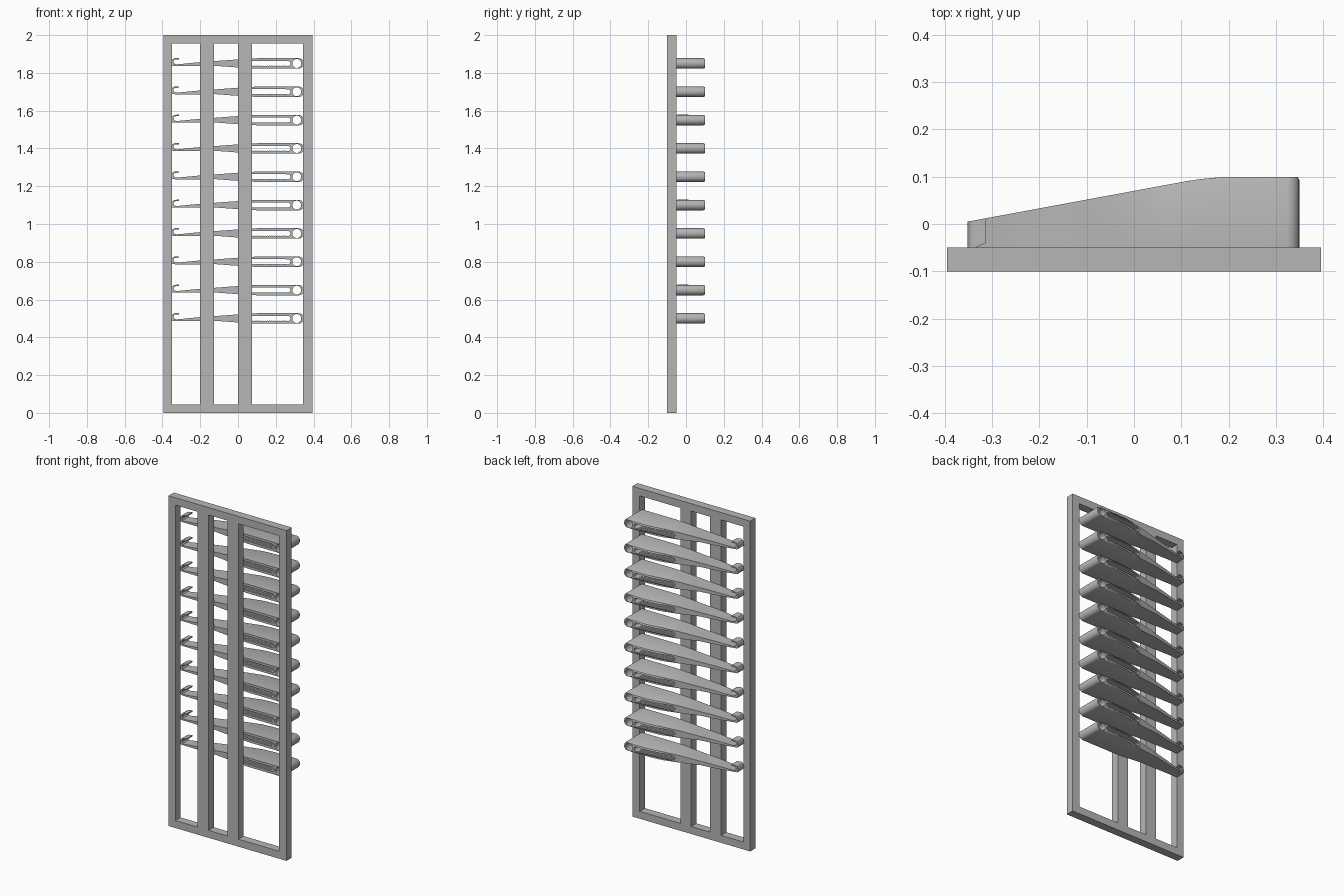
import bpy, bmesh, math

cube = bpy.data.objects.get("Cube")
if cube:
    bpy.data.objects.remove(cube, do_unlink=True)

grey = bpy.data.materials.new("plain grey")
grey.use_nodes = True
colour = (0.47, 0.47, 0.47, 1)
grey.diffuse_color = colour
grey.node_tree.nodes["Principled BSDF"].inputs["Base Color"].default_value = colour


def finish(bm, name):
    bmesh.ops.recalc_face_normals(bm, faces=bm.faces)
    mesh = bpy.data.meshes.new(name)
    bm.to_mesh(mesh)
    bm.free()
    mesh.materials.append(grey)
    obj = bpy.data.objects.new(name, mesh)
    bpy.context.collection.objects.link(obj)
    return obj


def arc(cx, cz, r, start, end, n):
    return [(cx + r * math.cos(a), cz + r * math.sin(a))
            for a in (math.radians(start + (end - start) * i / n) for i in range(n + 1))]


# Frame: a grid with its openings left out, extruded to its thickness
FRONT, SEAT = -0.10, -0.05
xs = [-0.395, -0.35, -0.2, -0.127, 0, 0.073, 0.345, 0.395]
zs = [0, 0.045, 1.955, 2]
bm = bmesh.new()
grid = [[bm.verts.new((x, FRONT, z)) for z in zs] for x in xs]
for i in range(len(xs) - 1):
    for j in range(len(zs) - 1):
        if i % 2 == 0 or j != 1:
            bm.faces.new((grid[i][j], grid[i + 1][j], grid[i + 1][j + 1], grid[i][j + 1]))
solid = bmesh.ops.extrude_face_region(bm, geom=bm.faces[:])
for v in solid["geom"]:
    if isinstance(v, bmesh.types.BMVert):
        v.co.y = SEAT
finish(bm, "frame")

# Clip outline: rounded head, tapering body and a small hook at the tip
R = 0.0275
HEAD = 0.3215
taper = [(0.28, R), (0.22, R), (0.19, R), (0.16, R), (0.13, R), (0.1, R),
         (0.06, 0.025), (0, 0.0215), (-0.127, 0.012)]
hook = [(-0.2, 0.007), (-0.325, -0.005), (-0.335, -0.002), (-0.341, 0.006),
        (-0.341, 0.013), (-0.335, 0.020), (-0.313, 0.022), (-0.313, 0.029),
        (-0.335, 0.028), (-0.345, 0.023), (-0.351, 0.013), (-0.352, 0.002),
        (-0.352, -0.008), (-0.347, -0.013), (-0.2, -0.014)]
outline = (arc(HEAD, 0, R, -90, 90, 16) + taper + hook
           + [(x, -z) for x, z in reversed(taper)])

# Slot with a finely ribbed floor, and the round eye in the head
S = 0.0135
RIBS = 40
floor = [(0.04 + 0.22 * i / RIBS, -S + 0.002 * (i % 2)) for i in range(RIBS + 1)]
slot = (floor + arc(0.264, 0, S, -75, 75, 8)
        + [(x, S) for x in (0.25, 0.22, 0.19, 0.16, 0.13, 0.1, 0.07, 0.04)]
        + arc(0.032, 0, 0.010, 110, 250, 6))
eye = arc(0.311, 0, 0.0235, 0, 345, 23)


def back_y(x):
    # straight slope that eases into a flat head
    t = min(max(x - 0.1, 0), 0.12)
    return 0.07 + 0.185 * min(x, 0.1) + 0.185 * (t - t * t / 0.24)


def softness(x):
    # width of the chamfer, growing from the middle towards the head
    return 0.007 * min(max(x / 0.2, 0), 1)


def front_y(x, z):
    # the hook's lip has a clipped front corner
    return -0.04 if z > 0.02 and x < -0.31 and x > -0.32 else SEAT


def inset(x, z):
    # move an outline point inwards by the chamfer width
    c = softness(x)
    dx, dz = x - min(x, HEAD), z
    length = math.hypot(dx, dz) or 1
    return x - c * dx / length * 0.5, z - c * dz / length * 0.5


def make_clip(number, height):
    bm = bmesh.new()
    ends = ([], [])
    for points in (outline, slot, eye):
        rings = [[bm.verts.new((x, front_y(x, z), z + height)) for x, z in points]]
        if points is outline:
            rings.append([bm.verts.new((x, back_y(x) - softness(x) - 0.0002, z + height))
                          for x, z in points])
            rim = [inset(x, z) for x, z in points]
        else:
            rim = points
        rings.append([bm.verts.new((x, back_y(x), z + height)) for x, z in rim])
        n = len(points)
        for a, b in zip(rings, rings[1:]):
            for i in range(n):
                k = (i + 1) % n
                bm.faces.new((a[i], a[k], b[k], b[i]))
        for store, ring in zip(ends, (rings[0], rings[-1])):
            store += [bm.edges.get((ring[i], ring[(i + 1) % n])) for i in range(n)]
    # cap both ends, leaving the slot and the eye open
    for edges in ends:
        bmesh.ops.triangle_fill(bm, edges=edges, use_beauty=True, normal=(0, 1, 0))
    obj = finish(bm, "clip_%d" % number)
    bpy.ops.object.select_all(action="DESELECT")
    obj.select_set(True)
    bpy.context.view_layer.objects.active = obj
    bpy.ops.object.shade_smooth_by_angle(angle=math.radians(30))


# Ten clips in an even column
for i in range(10):
    make_clip(i + 1, 1.85 - 0.15 * i)
